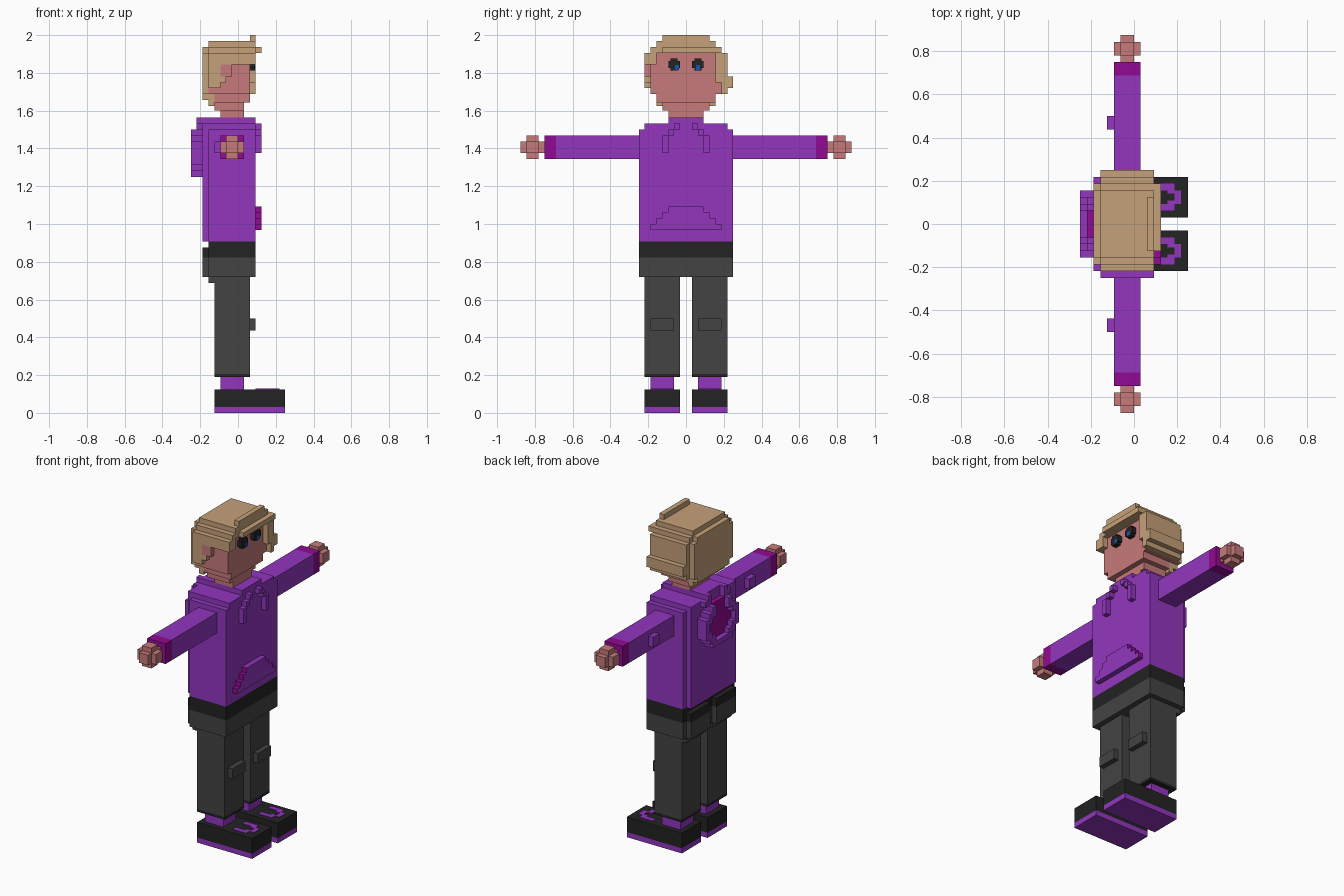
import bpy, bmesh
from mathutils import Vector

if "Cube" in bpy.data.objects:
    bpy.data.objects.remove(bpy.data.objects["Cube"], do_unlink=True)

V = 1 / 32  # size of one block; all coordinates below count blocks


def linear(c):
    c /= 255
    return c / 12.92 if c < 0.04045 else ((c + 0.055) / 1.055) ** 2.4


def material(name, *rgb):
    m = bpy.data.materials.new(name)
    col = (*[linear(c) for c in rgb], 1)
    m.diffuse_color = col
    m.use_nodes = True
    m.node_tree.nodes["Principled BSDF"].inputs["Base Color"].default_value = col
    return m


PURPLE = material("hoodie purple", 146, 54, 190)
MAGENTA = material("trim magenta", 146, 10, 146)
SKIN = material("skin", 198, 122, 122)
HAIR = material("hair tan", 197, 161, 121)
GREY = material("trouser grey", 67, 67, 67)
BLACK = material("black", 35, 35, 35)
BLUE = material("eye blue", 12, 90, 180)


def blocks(name, mats, boxes, rule=None):
    """One object from boxes given as (x0, x1, y0, y1, z0, z1)."""
    bm = bmesh.new()
    for x0, x1, y0, y1, z0, z1 in boxes:
        verts = bmesh.ops.create_cube(bm, size=1)["verts"]
        size = Vector((x1 - x0, y1 - y0, z1 - z0))
        mid = Vector((x0 + x1, y0 + y1, z0 + z1)) / 2
        for v in verts:
            v.co = (v.co * size + mid) * V
    bm.normal_update()
    if rule:
        for f in bm.faces:
            f.material_index = rule(f)
    me = bpy.data.meshes.new(name)
    bm.to_mesh(me)
    bm.free()
    for m in mats if isinstance(mats, list) else [mats]:
        me.materials.append(m)
    ob = bpy.data.objects.new(name, me)
    bpy.context.collection.objects.link(ob)
    return ob


def flip(boxes):
    return [(a, b, -d, -c, e, f) for a, b, c, d, e, f in boxes]


def both(boxes):
    return boxes + flip(boxes)


def pair(name, mats, boxes):
    blocks("left_" + name, mats, boxes)
    blocks("right_" + name, mats, flip(boxes))


# Shoes with coloured soles and laces
pair("sole", PURPLE, [(-4, 8, 1, 7, 0, 1)])
pair("shoe", BLACK, [(-4, 8, 1, 7, 1, 4)])
pair("laces", PURPLE, [(3, 6, 2, 3, 4, 4.15), (3, 6, 5, 6, 4, 4.15),
                       (6, 7, 3, 5, 4, 4.15), (5, 6, 3, 3.5, 4, 4.15),
                       (5, 6, 4.5, 5, 4, 4.15)])
pair("sock", PURPLE, [(-3, 1, 2, 6, 4, 6.2)])

# Trousers
pair("hem", BLACK, [(-4, 2, 1, 7, 6.1, 6.6)])
pair("leg", GREY, [(-4, 2, 1, 7, 6.6, 23), (-5, -4, 1, 7, 22, 23)])
pair("knee_patch", GREY, [(2, 3, 2, 6, 14, 16)])
blocks("hips", GREY, [(-5, 3, -8, 8, 23, 26.3)])
blocks("belt", BLACK, [(-5, 3, -8, 8, 26.3, 29)])
pair("back_pocket", GREY, [(-6, -5, 1, 7, 23, 26.3)])
pair("back_pocket_flap", BLACK, [(-6, -5, 1, 7, 26.3, 28)])

# Hoodie body, shoulders and collar
blocks("hoodie_body", PURPLE, [(-5, 3, -8, 8, 29, 48), (-6, -5, -7, 7, 29, 48)])
blocks("shoulders", PURPLE, [(-6, 3, -7, 7, 48, 49)])
blocks("collar", PURPLE, [(-6, 3, -3, 3, 49, 50)]
       + both([(-7, -6, 2, 4, 48, 49), (-7, -6, 2, 3, 49, 50)]))

# Hood hanging on the back: stepped ring with a dark lining
blocks("hood_rim", PURPLE, [(-8, -6, -2, 2, 40, 41)]
       + both([(-8, -6, 2, 3, 40, 42), (-8, -6, 3, 4, 41, 43),
               (-8, -6, 4, 5, 42, 46), (-8, -6, 3, 4, 45, 47),
               (-8, -6, 2, 3, 46, 48)]))
blocks("hood_lining", MAGENTA, [(-7, -6, -2, 2, 41, 48), (-7, -6, -3, 3, 42, 46),
                                (-7, -6, -4, 4, 43, 45)])

# Drawstrings with dark tips
pair("drawstring", PURPLE, [(3, 4, 1, 2, 48, 49), (3, 4, 2, 3, 47, 48),
                            (3, 4, 3, 4, 45, 47)])
pair("drawstring_tip", [PURPLE], [(3, 4, 3, 4, 44, 45)])

# Front pocket: stepped ends are dark on their top and side faces
blocks("front_pocket", [PURPLE, MAGENTA],
       [(3, 4, -6 + i, 6 - i, 31 + i, 32 + i) for i in range(4)],
       lambda f: int(abs(f.normal.y) > 0.5
                     or (f.normal.z > 0.5 and f.calc_center_median().z < 34.5 * V)))

# Arms and hands
pair("sleeve", PURPLE, [(-3, 1, 8, 22, 43, 47)])
pair("elbow_patch", PURPLE, [(-4, -3, 14, 16, 44, 46)])
pair("cuff", MAGENTA, [(-3, 1, 22, 24, 43, 47)])
pair("hand", SKIN, [(-2, 0, 24, 28, 44, 46), (-3, 1, 25, 27, 44, 46),
                    (-2, 0, 25, 27, 43, 47)])

# Neck and head
blocks("neck", SKIN, [(-3, 1, -3, 3, 50, 52)])
blocks("head", SKIN, [(-4, 1, -4, 4, 51.2, 53), (-4, 2, -5, 5, 52.6, 54),
                      (-5, 2, -6, 6, 54, 61)])
blocks("right_ear", SKIN, [(-3, -1, -7, -6, 57, 59)])

# Eyes with blue irises
pair("eye", BLACK, [(2, 2.9, 1, 3, 58.4, 59.6), (2, 2.9, 1.4, 2.6, 58, 60)])
for name, y in (("right_iris", -1.9), ("left_iris", 1.7)):
    blocks(name, BLUE, [(2.9, 3, y, y + 0.7, 58.1, 58.9)])

# Hair: stepped crown, quiff, fringe, back and two uneven sides
blocks("hair_crown", HAIR, [(-5, 3, -6, 6, 61, 62), (-5, 3, -5, 5, 62, 63)])
blocks("hair_quiff", HAIR, [(2, 3, -4, 4, 63, 64)])
blocks("hair_fringe", HAIR, [(3, 4, -4, 6, 61, 62), (2, 3, -6, -5, 59, 61),
                             (2, 3, 5, 6, 56, 61)])
blocks("hair_back", HAIR, [(-6, -5, -5, 5, 53, 62), (-6, -5, -6, 6, 54, 61),
                           (-5, -4, -5, 5, 52, 54)])
blocks("hair_right_side", HAIR, [(-5, 3, -7, -6, 59, 61), (-5, -3, -7, -6, 55, 59),
                                 (-3, -2, -7, -6, 56, 57)])
blocks("hair_left_side", HAIR, [(-5, 3, 6, 7, 54, 61), (-5, 3, 7, 8, 55, 57)])
